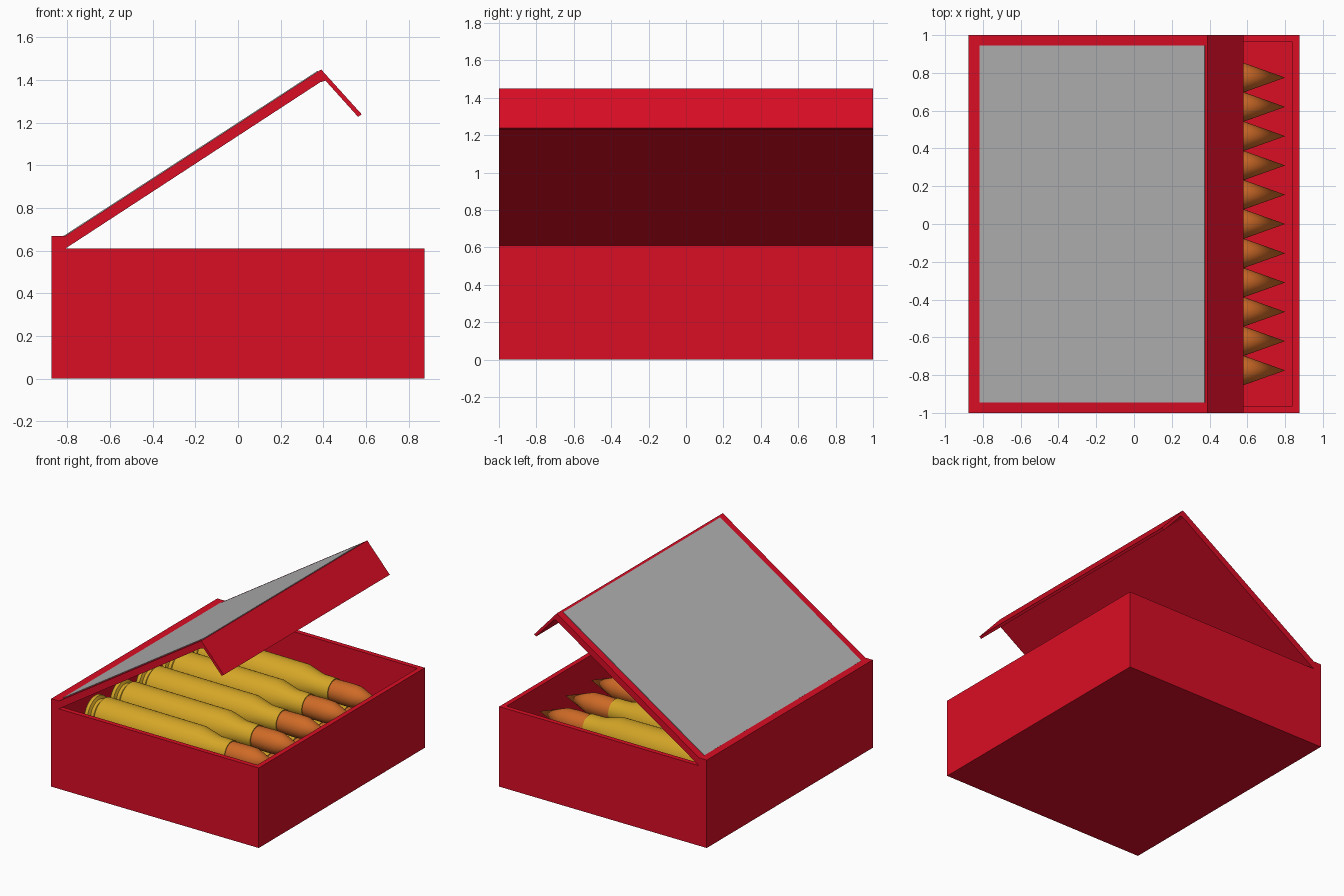
import bpy, bmesh, math
from mathutils import Vector

if "Cube" in bpy.data.objects:
    bpy.data.objects.remove(bpy.data.objects["Cube"])


def material(name, r, g, b):
    m = bpy.data.materials.new(name)
    m.diffuse_color = (r, g, b, 1)
    m.use_nodes = True
    m.node_tree.nodes["Principled BSDF"].inputs["Base Color"].default_value = m.diffuse_color
    return m


RED = material("red card", 0.70, 0.004, 0.018)
GREY = material("grey label", 0.45, 0.45, 0.45)
BRASS = material("brass", 0.66, 0.38, 0.02)
COPPER = material("copper", 0.62, 0.145, 0.02)


def add_object(name, mesh, mat=None):
    if mat:
        mesh.materials.append(mat)
    ob = bpy.data.objects.new(name, mesh)
    bpy.context.collection.objects.link(ob)
    return ob


def finish(name, bm, mat):
    bmesh.ops.recalc_face_normals(bm, faces=bm.faces)
    mesh = bpy.data.meshes.new(name)
    bm.to_mesh(mesh)
    bm.free()
    return add_object(name, mesh, mat)


def extrude_xz(name, profile, half_y, mat):
    """Profile in the xz plane, extruded from -half_y to half_y."""
    bm = bmesh.new()
    face = bm.faces.new([bm.verts.new((x, -half_y, z)) for x, z in profile])
    ext = bmesh.ops.extrude_face_region(bm, geom=[face])
    verts = [v for v in ext["geom"] if isinstance(v, bmesh.types.BMVert)]
    bmesh.ops.translate(bm, verts=verts, vec=(0, 2 * half_y, 0))
    return finish(name, bm, mat)


def lathe_x(name, profile, mat, sides=32):
    """Profile of (x, radius) points spun around the x axis."""
    bm = bmesh.new()
    vs = [bm.verts.new((x, 0, r)) for x, r in profile]
    edges = [bm.edges.new(p) for p in zip(vs, vs[1:])]
    bmesh.ops.spin(bm, geom=vs + edges, cent=(0, 0, 0), axis=(1, 0, 0),
                   angle=2 * math.pi, steps=sides)
    bmesh.ops.remove_doubles(bm, verts=bm.verts, dist=0.0005)
    ob = finish(name, bm, mat)
    bpy.ops.object.select_all(action='DESELECT')
    ob.select_set(True)
    bpy.context.view_layer.objects.active = ob
    bpy.ops.object.shade_smooth_by_angle(angle=math.radians(20))
    return ob


# Open tray: a block with its top inset and pushed down
bm = bmesh.new()
bmesh.ops.create_cube(bm, size=1)
for v in bm.verts:
    v.co = Vector((v.co.x * 1.75, v.co.y * 2, (v.co.z + 0.5) * 0.61))
top = max(bm.faces, key=lambda f: f.calc_center_median().z)
bmesh.ops.inset_region(bm, faces=[top], thickness=0.052)
floor = bmesh.ops.extrude_discrete_faces(bm, faces=[top])["faces"][0]
bmesh.ops.translate(bm, verts=floor.verts, vec=(0, 0, -0.57))
finish("box_tray", bm, RED)

# Raised lid with its hinge strip and bent front flap
extrude_xz("lid", [(-0.875, 0.61), (-0.875, 0.67), (-0.81, 0.67), (0.39, 1.45),
                   (0.58, 1.24), (0.563, 1.228), (0.41, 1.398), (0.385, 1.39),
                   (-0.81, 0.61)], 1.0, RED)

# Thin label plate on the sloping lid
a, b = Vector((-0.815, 0.667)), Vector((0.375, 1.4403))
n = Vector((-0.545, 0.838)) * 0.004
extrude_xz("lid_label", [a - n, b - n, b + n, a + n], 0.945, GREY)

# Cartridge parts
case = lathe_x("cartridge_case", [
    (-0.78, 0), (-0.78, 0.12), (-0.77, 0.13), (-0.745, 0.13), (-0.735, 0.108),
    (-0.71, 0.108), (-0.69, 0.13), (0.12, 0.125), (0.26, 0.089), (0.38, 0.087),
    (0.38, 0.078)], BRASS)
tip = lathe_x("cartridge_tip", [
    (0.36, 0.08), (0.50, 0.083), (0.575, 0.08), (0.80, 0)], COPPER)

# Two staggered rows: odd places above, even places below
for i in range(11):
    y, z = (i - 5) * 0.155, (0.45 if i % 2 else 0.18)
    for part in (case, tip):
        ob = part if i == 0 else add_object(f"{part.name}_{i}", part.data)
        ob.location = (0, y, z)
